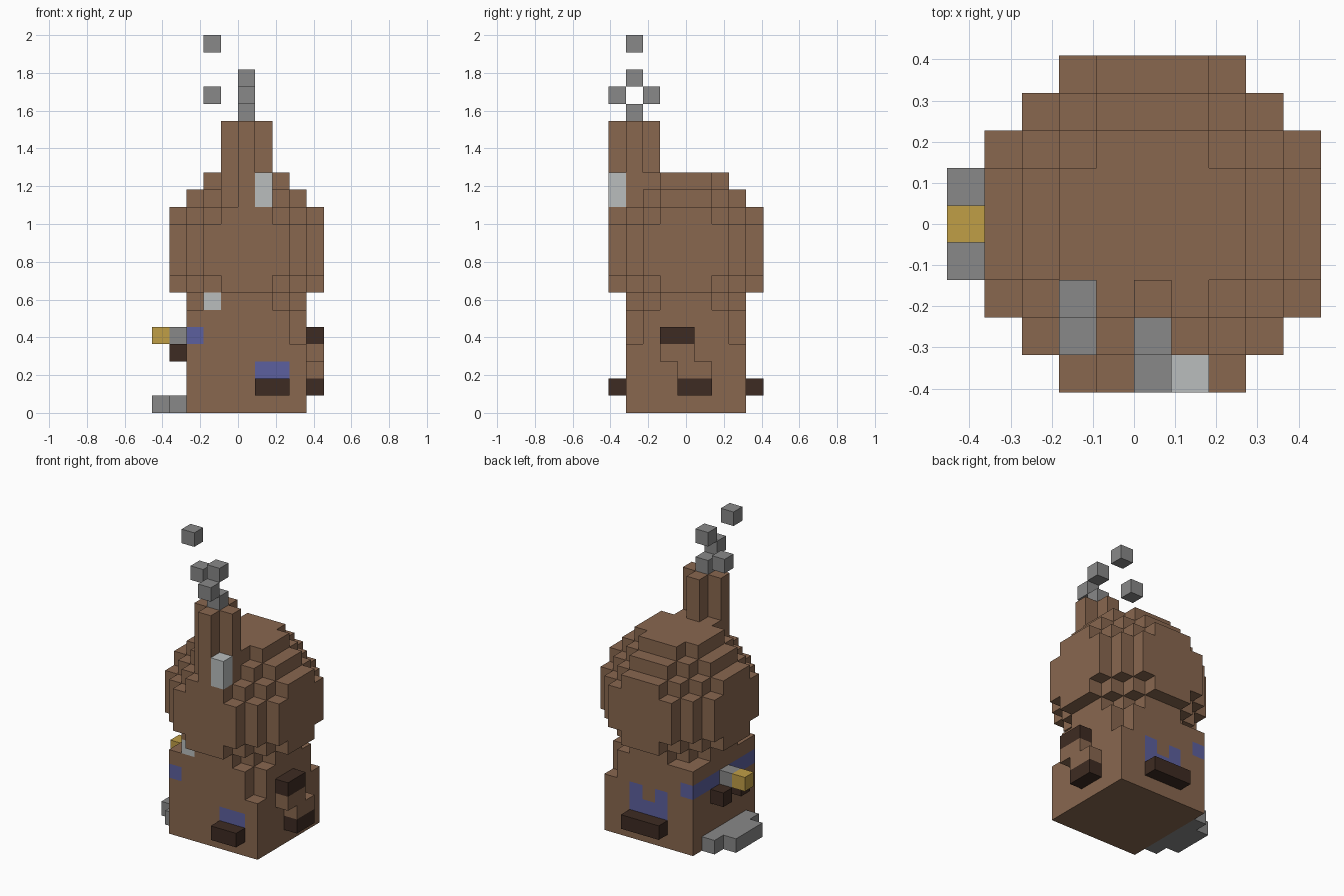
import bpy
import bmesh
from itertools import product
from mathutils import Vector

if "Cube" in bpy.data.objects:
    bpy.data.objects.remove(bpy.data.objects["Cube"], do_unlink=True)

S = 1 / 11                      # edge of one block
ORIGIN = Vector((5, 4.5, 0))    # block coordinates of the model's centre


def material(name, r, g, b):
    mat = bpy.data.materials.new(name)
    mat.use_nodes = True
    mat.diffuse_color = (r, g, b, 1)
    mat.node_tree.nodes["Principled BSDF"].inputs["Base Color"].default_value = (r, g, b, 1)
    return mat


BROWN = material("brown", 0.25, 0.136, 0.078)
DARK = material("dark_wood", 0.048, 0.024, 0.016)
BLUE = material("window_blue", 0.107, 0.117, 0.342)
GREY = material("stone_grey", 0.246, 0.246, 0.246)
PALE = material("pale_grey", 0.49, 0.515, 0.515)
YELLOW = material("lamp_yellow", 0.527, 0.342, 0.061)


def box(xs, ys, zs):
    """Set of blocks; each range is (first, last) inclusive."""
    return set(product(*(range(a, b + 1) for a, b in (xs, ys, zs))))


def blocks(name, cells, mat, painted=(), paint=None):
    """One object with only the outer faces of a set of blocks."""
    bm = bmesh.new()
    for cell in sorted(cells):
        for axis, sign in product(range(3), (-1, 1)):
            neighbour = list(cell)
            neighbour[axis] += sign
            if tuple(neighbour) in cells:
                continue
            corners = []
            for p, q in ((-1, -1), (1, -1), (1, 1), (-1, 1)):
                off = Vector((0, 0, 0))
                off[axis], off[(axis + 1) % 3], off[(axis + 2) % 3] = sign, p, q
                middle = Vector(cell) + Vector((0.5, 0.5, 0.5))
                corners.append(bm.verts.new((middle + off / 2 - ORIGIN) * S))
            face = bm.faces.new(corners if sign > 0 else corners[::-1])
            face.material_index = int(cell in painted)
    bmesh.ops.remove_doubles(bm, verts=bm.verts, dist=S / 100)
    mesh = bpy.data.meshes.new(name)
    bm.to_mesh(mesh)
    bm.free()
    mesh.materials.append(mat)
    if paint:
        mesh.materials.append(paint)
    obj = bpy.data.objects.new(name, mesh)
    bpy.context.collection.objects.link(obj)
    return obj


# Walls: square base, the two left corners stop lower
walls = box((2, 8), (1, 7), (0, 5)) - box((8, 8), (1, 1), (4, 5)) - box((8, 8), (7, 7), (4, 5))
# Windows: band on the right side, front pane, notched back pane
windows = box((2, 2), (1, 7), (4, 4)) | box((6, 7), (1, 1), (2, 2))
windows |= box((4, 6), (7, 7), (2, 3)) - {(5, 7, 3)}
blocks("walls", walls, BROWN, windows, BLUE)

# Round roof: stepped ball
ball = {(5 + x, 4 + y, 9 + z) for x, y, z in product(range(-4, 5), repeat=3)
        if x * x + y * y + z * z <= 21}
blocks("round_roof", ball, BROWN)

# Chimney: plus-shaped stack
stack = box((4, 6), (1, 1), (12, 16)) | box((5, 5), (0, 2), (12, 16))
blocks("chimney", stack - ball, BROWN)

# Smoke puffs
for n, puff in enumerate([(5, 1, 17), (5, 0, 18), (3, 2, 18), (5, 1, 19), (3, 1, 21)]):
    blocks(f"smoke_puff_{n + 1}", {puff}, GREY)

# Pale accents at the chimney and under the roof
blocks("chimney_accent", box((6, 6), (0, 0), (12, 13)), PALE)
blocks("eave_accent", {(3, 1, 6)}, PALE)

# Window ledges
blocks("front_ledge", box((6, 7), (0, 0), (1, 1)), DARK)
blocks("back_ledge", box((4, 6), (8, 8), (1, 1)), DARK)

# Left bay: brown steps between two dark ledges
blocks("left_bay", box((9, 9), (3, 4), (3, 3)) | box((9, 9), (4, 5), (2, 2)), BROWN)
blocks("left_upper_ledge", box((9, 9), (3, 4), (4, 4)), DARK)
blocks("left_lower_ledge", box((9, 9), (4, 5), (1, 1)), DARK)

# Entrance on the right: doorstep, brackets and lamp
blocks("doorstep", box((1, 1), (2, 6), (0, 0)) | box((0, 0), (3, 5), (0, 0)), GREY)
for side, j in (("front", 3), ("back", 5)):
    blocks(f"{side}_bracket", {(1, j, 3)}, DARK)
blocks("lamp_arm", {(1, 4, 4)}, GREY)
blocks("lamp", {(0, 4, 4)}, YELLOW)
